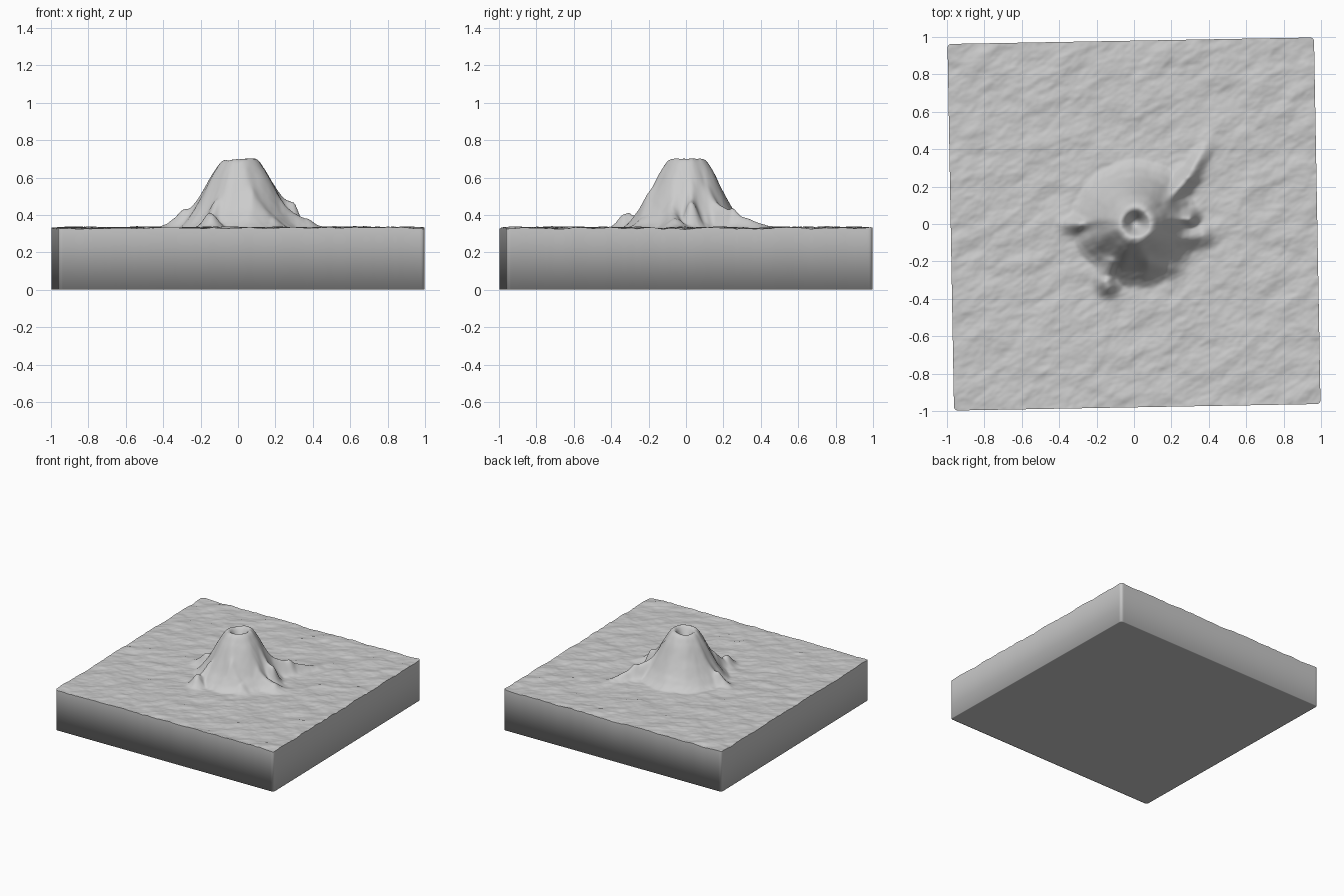
import bpy, bmesh, math
from mathutils import Vector, noise

if "Cube" in bpy.data.objects:
    bpy.data.objects.remove(bpy.data.objects["Cube"])

N, HALF, CORNER, BASE = 230, 0.98, 0.02, 0.33
TURN = math.radians(1.02)

# Volcano radial profile: (radius, height above the plain)
PROFILE = [(0, .27), (.025, .285), (.05, .335), (.07, .366), (.085, .368), (.105, .355),
           (.15, .285), (.20, .185), (.25, .095), (.30, .03), (.34, .0), (3, 0)]
# Spurs and side cones: x0, y0, h0, x1, y1, h1, width
SPURS = [(-.18, .02, .14, -.29, .0, .085, .05),
         (-.29, .0, .085, -.38, .0, .02, .04),
         (-.15, -.31, .078, -.14, -.33, .072, .05),
         (-.12, -.20, .13, -.15, -.29, .05, .05),
         (.17, .12, .15, .29, .25, .085, .05),
         (.29, .25, .085, .40, .43, .01, .04),
         (.20, .03, .16, .29, .03, .138, .048),
         (.24, -.08, .11, .36, -.06, .05, .055),
         (.08, -.20, .15, .18, -.22, .06, .06)]


def profile(r):
    for (r0, h0), (r1, h1) in zip(PROFILE, PROFILE[1:]):
        if r <= r1:
            return h0 + (h1 - h0) * (r - r0) / (r1 - r0)
    return 0


def spur(x, y, x0, y0, h0, x1, y1, h1, w):
    p, a, d = Vector((x, y)), Vector((x0, y0)), Vector((x1 - x0, y1 - y0))
    t = min(1, max(0, (p - a).dot(d) / d.length_squared))
    q = (p - a - d * t).length / w
    return (h0 + (h1 - h0) * t) * math.exp(-q * q)


def height(x, y):
    # Plain: diagonal streaky ripples
    u, v = x * .87 + y * .5, y * .87 - x * .5
    z = BASE + .009 * noise.fractal(Vector((u * 6, v * 11, 3.7)), 1.0, 2.0, 4)
    r = math.hypot(x, y)
    if r < .65:
        # Cone with gentle gullies, joined softly with its spurs
        a = math.atan2(y, x)
        rc = math.hypot(x - .008, y - .005)
        wob = 1 + .09 * noise.noise(Vector((math.cos(a) * 2, math.sin(a) * 2, 5))) * min(1, rc / .15)
        rc *= wob
        cone = sum(profile(abs(rc + k * .008)) for k in (-1, 0, 1)) / 3
        cone += .10 * x * max(0, 1 - rc / .25)
        parts = [max(cone, 0)] + [spur(x, y, *s) for s in SPURS]
        z += sum(h ** 4 for h in parts) ** .25
    return z


def plan(i, j):
    # Grid point on a slightly turned square with rounded corners
    x, y = ((2 * k / N - 1) * HALF for k in (i, j))
    dx, dy = abs(x) - HALF + CORNER, abs(y) - HALF + CORNER
    if dx > 0 and dy > 0:
        s = max(dx, dy) / math.hypot(dx, dy)
        x = math.copysign(HALF - CORNER + dx * s, x)
        y = math.copysign(HALF - CORNER + dy * s, y)
    c, s = math.cos(TURN), math.sin(TURN)
    return x * c - y * s, x * s + y * c


# Top surface
bm = bmesh.new()
g = []
for i in range(N + 1):
    row = []
    for j in range(N + 1):
        x, y = plan(i, j)
        row.append(bm.verts.new((x, y, height(x, y))))
    g.append(row)
for i in range(N):
    for j in range(N):
        bm.faces.new((g[i][j], g[i + 1][j], g[i + 1][j + 1], g[i][j + 1])).smooth = True

# Block sides, thin bottom border and flat underside
rim = ([g[i][0] for i in range(N)] + [g[N][j] for j in range(N)] +
       [g[i][N] for i in range(N, 0, -1)] + [g[0][j] for j in range(N, 0, -1)])
low = [bm.verts.new((v.co.x, v.co.y, 0)) for v in rim]
inner = [bm.verts.new((v.co.x * .99, v.co.y * .99, 0)) for v in rim]
for upper, lower in ((rim, low), (low, inner)):
    for k in range(len(rim)):
        m = (k + 1) % len(rim)
        bm.faces.new((upper[k], lower[k], lower[m], upper[m])).smooth = True
bm.faces.new(inner[::-1])
for k in range(len(rim)):
    bm.edges.get((rim[k - 1], rim[k])).smooth = False

mesh = bpy.data.meshes.new("volcano_terrain")
bm.normal_update()
bm.to_mesh(mesh)
bm.free()
bpy.context.collection.objects.link(bpy.data.objects.new("volcano_terrain", mesh))
